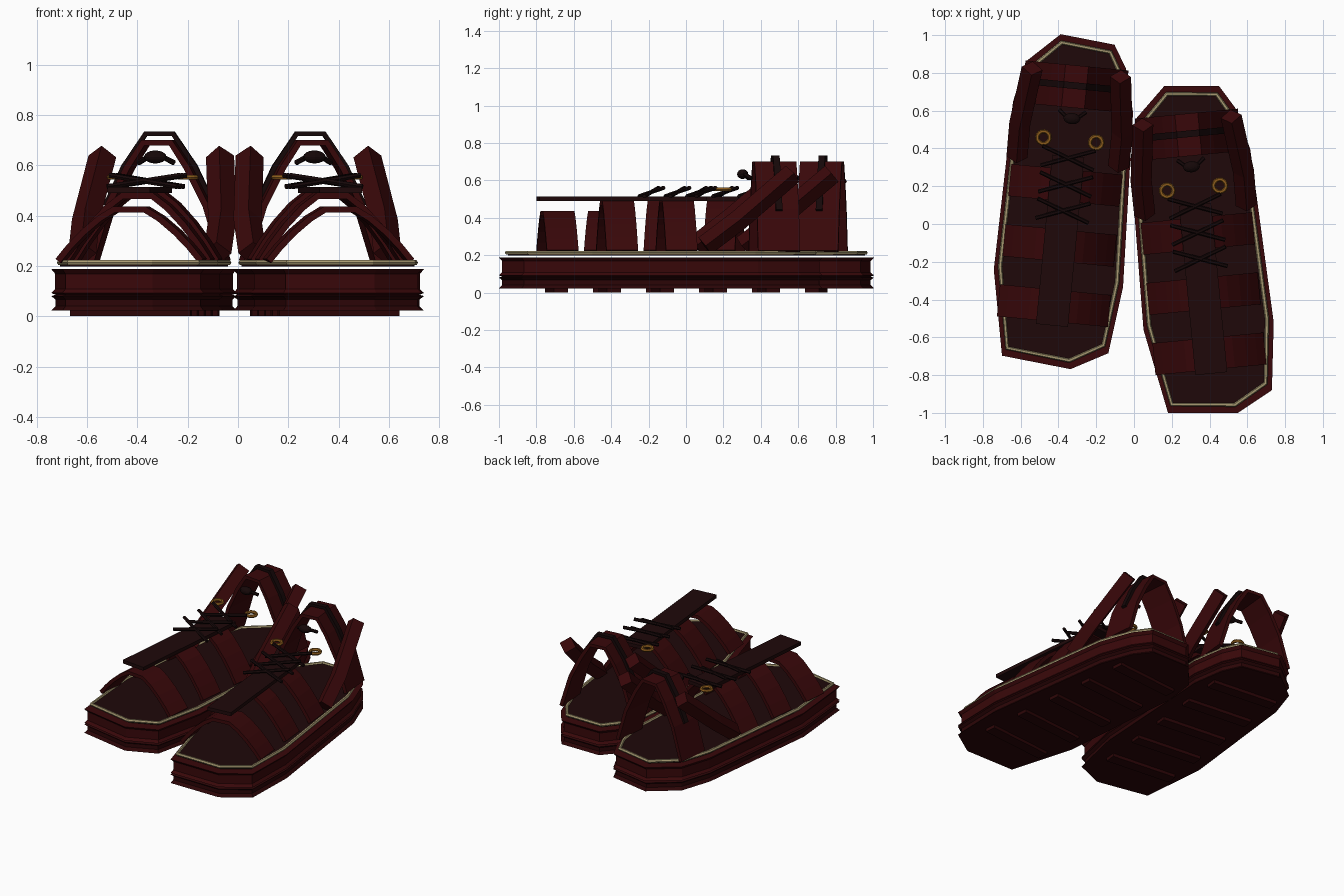
import bpy, math
from mathutils import Matrix, Vector

if "Cube" in bpy.data.objects:
    bpy.data.objects.remove(bpy.data.objects["Cube"])

def material(name, rgb):
    m = bpy.data.materials.new(name)
    m.diffuse_color = (*rgb, 1)
    m.use_nodes = True
    m.node_tree.nodes["Principled BSDF"].inputs["Base Color"].default_value = m.diffuse_color
    return m

LEATHER = material("oxblood leather", (0.040, 0.0022, 0.0028))
SOLE = material("dark red sole", (0.025, 0.0015, 0.002))
BED = material("dark brown lining", (0.0135, 0.0027, 0.003))
LACE = material("blackish lace", (0.0075, 0.0022, 0.0024))
CREAM = material("cream piping", (0.40, 0.33, 0.17))
GOLD = material("brass", (0.27, 0.11, 0.012))

# foot outline, counter-clockwise, toe towards -y
OUTLINE = [(-0.248, -0.855), (0.120, -0.891), (0.311, -0.788), (0.355, -0.431),
           (0.319, 0.494), (0.26, 0.72), (0.187, 0.841), (-0.102, 0.869),
           (-0.27, 0.709), (-0.319, 0.49), (-0.335, -0.405)]

def add(name, data, mat, M):
    ob = bpy.data.objects.new(name, data)
    data.materials.append(mat)
    bpy.context.collection.objects.link(ob)
    ob.matrix_world = M
    return ob

def mesh(name, verts, faces, mat, M):
    me = bpy.data.meshes.new(name)
    me.from_pydata(verts, [], faces)
    me.update()
    return add(name, me, mat, M)

def loft(name, levels, mat, M):
    # stack of scaled outlines (sx, sy, z)
    n = len(OUTLINE)
    verts = [(x * sx, y * sy, z) for sx, sy, z in levels for x, y in OUTLINE]
    faces = [[k * n + i, k * n + (i + 1) % n, (k + 1) * n + (i + 1) % n, (k + 1) * n + i]
             for k in range(len(levels) - 1) for i in range(n)]
    faces += [list(range(n))[::-1], [(len(levels) - 1) * n + i for i in range(n)]]
    return mesh(name, verts, faces, mat, M)

def box(name, center, size, mat, M):
    c, h = Vector(center), Vector(size) / 2
    verts = [(c.x + a * h.x, c.y + b * h.y, c.z + d * h.z)
             for a in (-1, 1) for b in (-1, 1) for d in (-1, 1)]
    faces = [(0, 1, 3, 2), (4, 6, 7, 5), (0, 4, 5, 1), (2, 3, 7, 6), (0, 2, 6, 4), (1, 5, 7, 3)]
    return mesh(name, verts, faces, mat, M)

def tube(name, pts, r, mat, M, closed=False, res=1):
    cu = bpy.data.curves.new(name, 'CURVE')
    cu.dimensions = '3D'
    cu.bevel_depth = r
    cu.bevel_resolution = res
    cu.use_fill_caps = True
    s = cu.splines.new('POLY')
    s.points.add(len(pts) - 1)
    for p, q in zip(s.points, pts):
        p.co = (*q, 1)
    s.use_cyclic_u = closed
    s.use_smooth = False
    return add(name, cu, mat, M)

def arch(name, half, v, width, thick, mat, M):
    # open band bent over the foot
    prof = [(-x, z) for x, z in half] + [(x, z) for x, z in reversed(half)]
    verts = [(x, v + s * width / 2, z) for x, z in prof for s in (-1, 1)]
    faces = [(2 * i, 2 * i + 1, 2 * i + 3, 2 * i + 2) for i in range(len(prof) - 1)]
    ob = mesh(name, verts, faces, mat, M)
    mod = ob.modifiers.new("thickness", 'SOLIDIFY')
    mod.thickness = thick
    mod.offset = 0
    return ob

def shoe(side, M):
    # sole slabs with flared lips
    loft(side + "_outsole", [(1, 1, 0.022), (0.95, 0.98, 0.04), (0.95, 0.98, 0.066), (1, 1, 0.08),
                             (0.95, 0.98, 0.085)], SOLE, M)
    loft(side + "_midsole", [(0.95, 0.98, 0.085), (1, 1, 0.092), (0.955, 0.98, 0.108),
                             (0.955, 0.98, 0.168), (1, 1, 0.187)], LEATHER, M)
    for k in range(5):
        box(f"{side}_tread_lug_{k}", (0, -0.57 + 0.285 * k, 0.012), (0.48, 0.075, 0.024), SOLE, M)
    # footbed and piping
    loft(side + "_footbed", [(0.9, 0.945, 0.197), (0.9, 0.945, 0.214)], BED, M)
    tube(side + "_piping", [(x * 0.905, y * 0.95, 0.213) for x, y in OUTLINE], 0.0115, CREAM, M, True)
    # toe bands
    for k, (v, top) in enumerate([(-0.565, 0.425), (-0.245, 0.478), (0.075, 0.49)]):
        h = top - 0.22
        half = [(0.285, 0.22), (0.24, 0.22 + 0.27 * h), (0.185, 0.22 + 0.55 * h),
                (0.12, 0.22 + 0.82 * h), (0.06, top)]
        arch(f"{side}_toe_band_{k}", half, v, 0.17, 0.025, LEATHER, M)
    # heel band with lace looped over it
    arch(side + "_heel_band", [(0.262, 0.22), (0.195, 0.44), (0.12, 0.59), (0.055, 0.69)],
         0.60, 0.225, 0.025, LEATHER, M)
    arch(side + "_heel_loop", [(0.215, 0.44), (0.142, 0.595), (0.055, 0.725)],
         0.605, 0.035, 0.02, LACE, M)
    # tongue
    box(side + "_tongue", (0, -0.22, 0.502), (0.17, 0.9, 0.024), BED, M)
    # crossed laces
    for k in range(3):
        v = -0.06 + 0.14 * k
        for s in (-1, 1):
            tube(f"{side}_lace_{k}_{s}", [(-0.14 * s, v - 0.052, 0.515), (0.14 * s, v + 0.052, 0.56)],
                 0.011, LACE, M)
    for s in (-1, 1):
        # eyelets and ankle straps
        ring = [(0.14 * s + 0.033 * math.cos(a * math.pi / 8), 0.316 + 0.033 * math.sin(a * math.pi / 8), 0.552)
                for a in range(16)]
        tube(f"{side}_eyelet_{s}", ring, 0.011, GOLD, M, True)
        tube(f"{side}_ankle_strap_{s}", [(0.27 * s, 0.20, 0.25), (0.272 * s, 0.38, 0.385),
                                         (0.235 * s, 0.675, 0.635)], 0.056, LEATHER, M, res=0)
    # knot with short bow
    tube(side + "_bow", [(-0.07, 0.47, 0.61), (-0.035, 0.44, 0.63), (0.035, 0.44, 0.63), (0.07, 0.47, 0.61)],
         0.011, LACE, M)
    bpy.ops.mesh.primitive_uv_sphere_add(segments=12, ring_count=8, radius=1)
    knot = bpy.context.object
    knot.name = side + "_knot"
    knot.data.materials.append(LACE)
    knot.matrix_world = M @ Matrix.Translation((0, 0.43, 0.633)) @ Matrix.Diagonal((0.045, 0.03, 0.026, 1))

A = math.radians(5.5)
shoe("right", Matrix.Translation((0.345, -0.125, 0)) @ Matrix.Rotation(A, 4, 'Z'))
shoe("left", Matrix.Translation((-0.370, 0.130, 0)) @ Matrix.Rotation(-A, 4, 'Z'))
